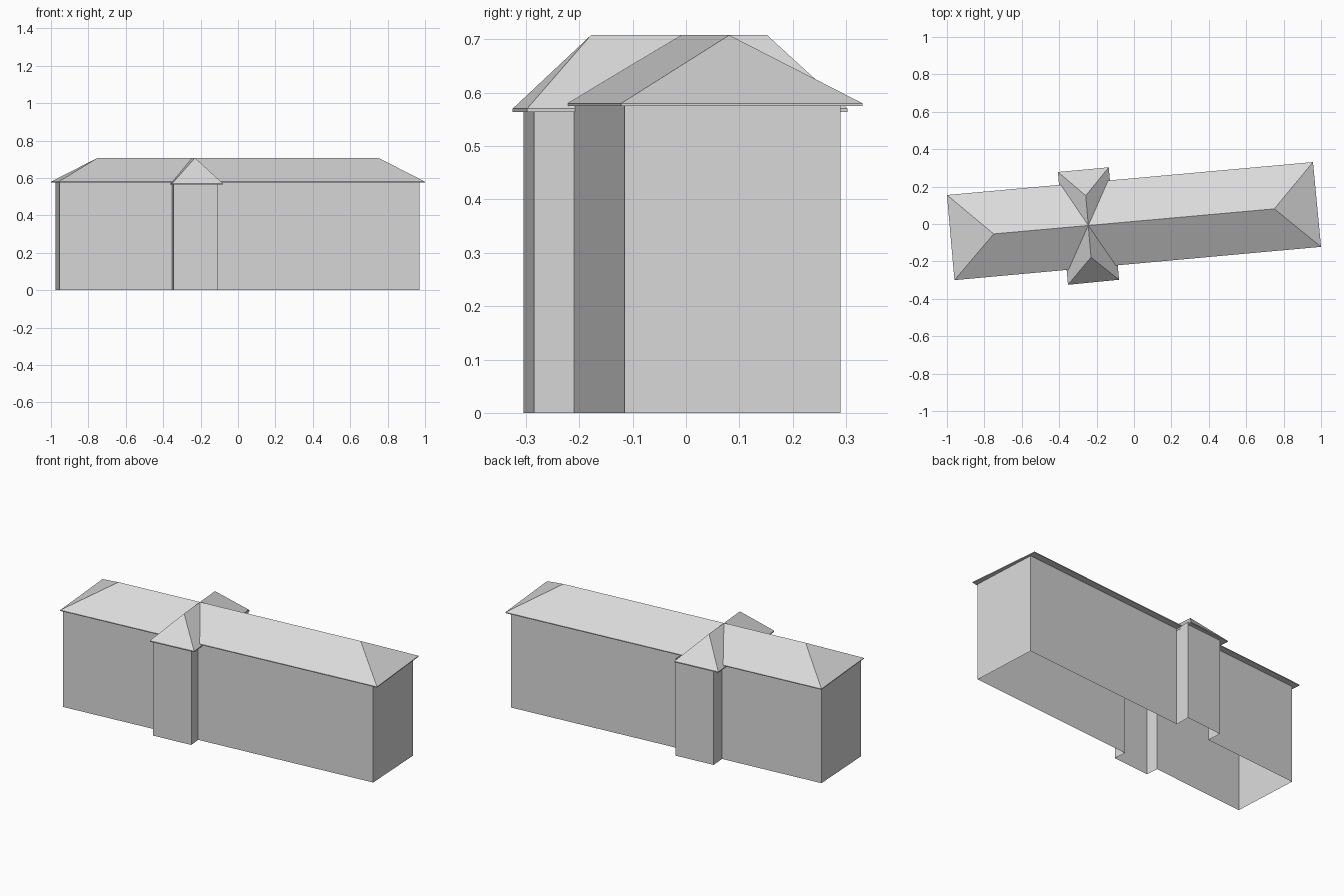
import bpy
import bmesh

cube = bpy.data.objects.get("Cube")
if cube:
    bpy.data.objects.remove(cube, do_unlink=True)

# One plain grey for the whole building
grey = bpy.data.materials.new("light_grey")
grey.use_nodes = True
colour = (0.7, 0.7, 0.7, 1)
grey.diffuse_color = colour
grey.node_tree.nodes["Principled BSDF"].inputs["Base Color"].default_value = colour


def finish(name, bm):
    mesh = bpy.data.meshes.new(name)
    bm.to_mesh(mesh)
    bm.free()
    mesh.materials.append(grey)
    obj = bpy.data.objects.new(name, mesh)
    bpy.context.collection.objects.link(obj)
    return obj


def ring(bm, points, z):
    return [bm.verts.new((x, y, z)) for x, y in points]


def bridge(bm, low, high):
    """Join two matching rings with side faces."""
    n = len(low)
    for i in range(n):
        j = (i + 1) % n
        bm.faces.new((low[i], low[j], high[j], high[i]))


def open_walls(name, outline, height):
    bm = bmesh.new()
    bridge(bm, ring(bm, outline, 0), ring(bm, outline, height))
    return finish(name, bm)


def hip_roof(name, corners, ridge, soffit, eave, top):
    """Corners run anticlockwise; the ridge goes from the
    side between the last and first corner to the opposite side."""
    bm = bmesh.new()
    low = ring(bm, corners, soffit)
    a, b, c, d = high = ring(bm, corners, eave)
    start, end = ring(bm, ridge, top)
    bm.faces.new(low[::-1])
    bridge(bm, low, high)
    bm.faces.new((a, b, end, start))
    bm.faces.new((b, c, end))
    bm.faces.new((c, d, start, end))
    bm.faces.new((d, a, start))
    return finish(name, bm)


# Walls: one open shell around the long block and its two projections
open_walls("walls", [
    (-0.954, -0.284), (-0.352, -0.231), (-0.345, -0.305), (-0.108, -0.285),
    (-0.115, -0.21), (0.97, -0.115), (0.949, 0.29), (-0.128, 0.195),
    (-0.13, 0.284), (-0.366, 0.263), (-0.36, 0.175), (-0.976, 0.121),
], 0.578)

# Long hipped roof
hip_roof("main_roof",
         [(-0.96, -0.3), (1, -0.122), (0.957, 0.331), (-1, 0.155)],
         [(-0.75, -0.053), (0.75, 0.081)], 0.575, 0.58, 0.708)

# Crossing hipped roof over the front and back projections
hip_roof("cross_roof",
         [(-0.08, -0.298), (-0.135, 0.303), (-0.407, 0.278), (-0.353, -0.325)],
         [(-0.23, -0.178), (-0.258, 0.152)], 0.564, 0.57, 0.708)
